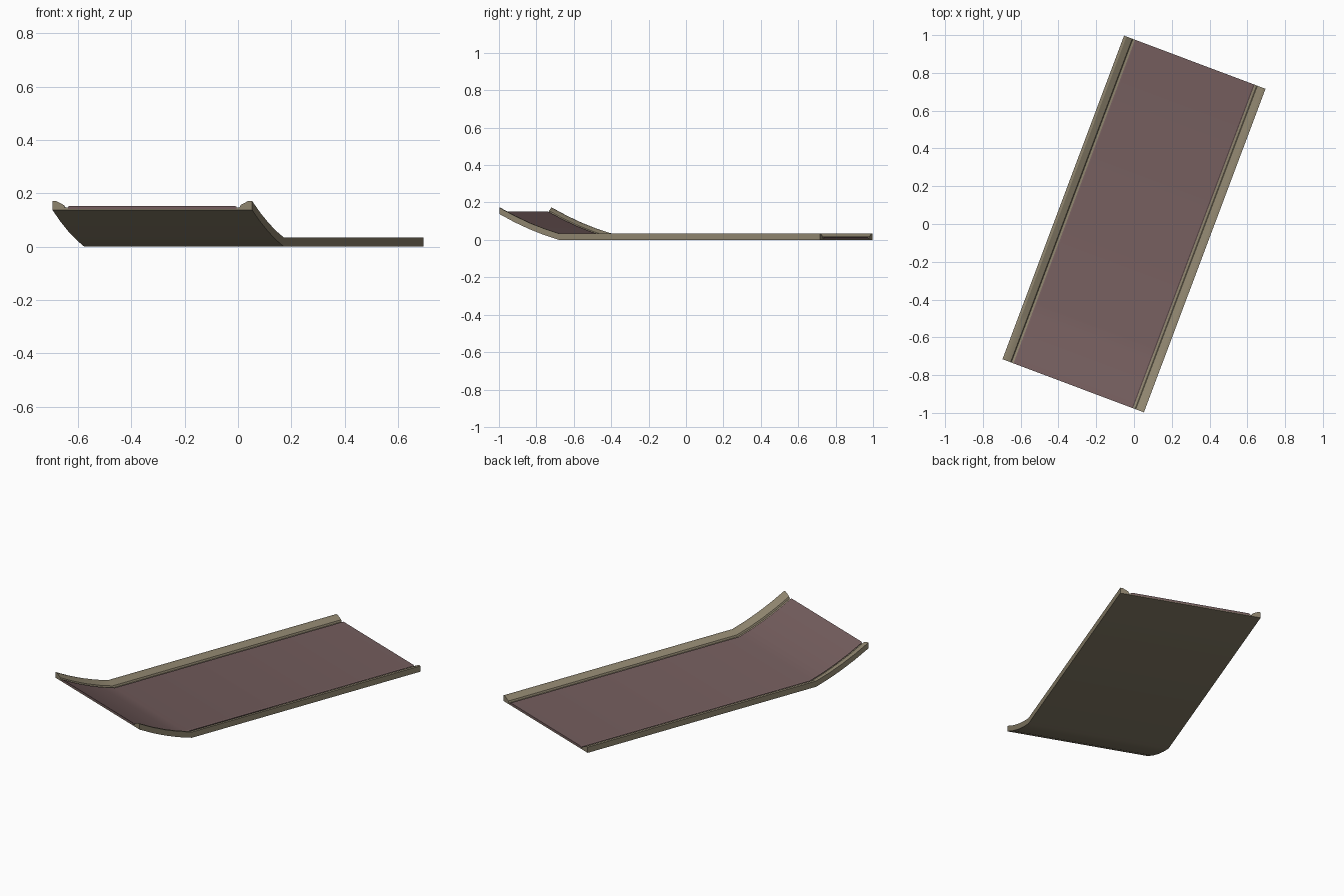
import bpy, bmesh, math

if "Cube" in bpy.data.objects:
    bpy.data.objects.remove(bpy.data.objects["Cube"])

HALF_W, HALF_L = 0.40, 0.915
CURL_START, CURL_RISE = -0.575, 0.138
TURN = math.radians(-20.6)


def material(name, color):
    m = bpy.data.materials.new(name)
    m.diffuse_color = (*color, 1)
    m.use_nodes = True
    m.node_tree.nodes["Principled BSDF"].inputs["Base Color"].default_value = m.diffuse_color
    return m


trim = material("olive_trim", (0.27, 0.23, 0.155))
floor = material("mauve_floor", (0.175, 0.11, 0.11))

# Lengthwise path: straight run, then the upturned front end
path = [(HALF_L, 0.0)]
for i in range(5):
    t = i / 4
    path.append((CURL_START + t * (-HALF_L - CURL_START),
                 CURL_RISE * (0.67 * t + 0.33 * t * t)))


def sweep(name, profile, mat):
    """Sweep a closed x/z profile along the path, keeping the ends vertical."""
    bm = bmesh.new()
    rings = [[bm.verts.new((x, y, z + lift)) for x, z in profile] for y, lift in path]
    n = len(profile)
    for a, b in zip(rings, rings[1:]):
        for i in range(n):
            j = (i + 1) % n
            bm.faces.new((a[i], a[j], b[j], b[i]))
    bm.faces.new(rings[0])
    bm.faces.new(rings[-1][::-1])
    bmesh.ops.recalc_face_normals(bm, faces=bm.faces)
    me = bpy.data.meshes.new(name)
    bm.to_mesh(me)
    bm.free()
    me.materials.append(mat)
    ob = bpy.data.objects.new(name, me)
    bpy.context.collection.objects.link(ob)
    ob.rotation_euler.z = TURN
    bpy.context.view_layer.objects.active = ob
    ob.select_set(True)
    bpy.ops.object.shade_smooth_by_angle(angle=math.radians(25))
    ob.select_set(False)


# Olive tray: underside, bevelled side rails and narrow grooves
half = [(HALF_W, 0), (HALF_W, 0.034), (HALF_W - 0.014, 0.034),
        (HALF_W - 0.046, 0.018), (HALF_W - 0.050, 0.008),
        (HALF_W - 0.062, 0.008), (HALF_W - 0.062, 0.004)]
sweep("tray_with_side_rails", half + [(-x, z) for x, z in reversed(half)], trim)

# Mauve floor panel lying between the grooves
w = HALF_W - 0.062
sweep("floor_panel", [(w, 0.004), (w, 0.011), (w - 0.006, 0.015),
                      (-w + 0.006, 0.015), (-w, 0.011), (-w, 0.004)], floor)
